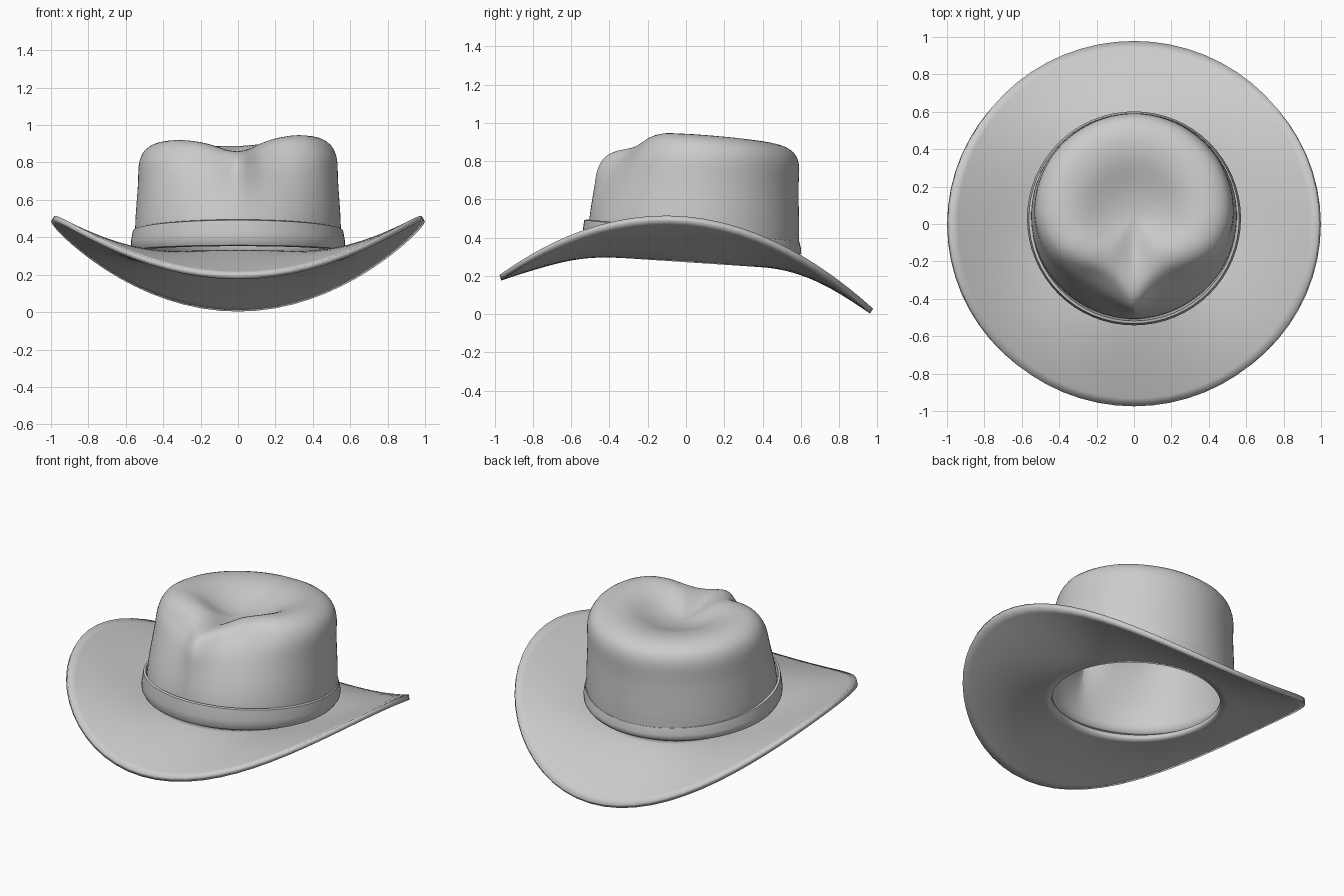
import bpy, bmesh, math

if "Cube" in bpy.data.objects:
    bpy.data.objects.remove(bpy.data.objects["Cube"])

felt = bpy.data.materials.new("light_grey_felt")
felt.diffuse_color = (0.6, 0.6, 0.6, 1)
felt.use_nodes = True
felt.node_tree.nodes["Principled BSDF"].inputs["Base Color"].default_value = felt.diffuse_color
SEG = 64


def lerp(a, b, t):
    return a + (b - a) * t


def table(points, x):
    """Piecewise linear lookup."""
    for (x0, y0), (x1, y1) in zip(points, points[1:]):
        if x <= x1:
            return lerp(y0, y1, (x - x0) / (x1 - x0))
    return points[-1][1]


def loft(name, rows, cap=None, thickness=0.0, offset=0.0, subdiv=0, closed=False):
    """Skin rings of points; an optional cap point closes the last ring."""
    bm = bmesh.new()
    rings = [[bm.verts.new(p) for p in row] for row in rows]
    pairs = list(zip(rings, rings[1:]))
    if closed:
        pairs.append((rings[-1], rings[0]))
    for a, b in pairs:
        for i in range(SEG):
            j = (i + 1) % SEG
            bm.faces.new((a[i], a[j], b[j], b[i]))
    if cap:
        c = bm.verts.new(cap)
        for i in range(SEG):
            bm.faces.new((rings[-1][i], rings[-1][(i + 1) % SEG], c))
    me = bpy.data.meshes.new(name)
    bm.to_mesh(me)
    bm.free()
    me.materials.append(felt)
    ob = bpy.data.objects.new(name, me)
    bpy.context.collection.objects.link(ob)
    if subdiv:
        ob.modifiers.new("smooth", 'SUBSURF').levels = subdiv
        ob.modifiers["smooth"].render_levels = subdiv
    if thickness:
        m = ob.modifiers.new("thickness", 'SOLIDIFY')
        m.thickness, m.offset = thickness, offset
    bpy.ops.object.select_all(action='DESELECT')
    bpy.context.view_layer.objects.active = ob
    ob.select_set(True)
    bpy.ops.object.shade_smooth_by_angle(angle=math.radians(40))
    return ob


# angle 0 points to the front (-y), going counter-clockwise seen from above
ANGLES = [2 * math.pi * i / SEG for i in range(SEG)]

# Brim: tilted hole edge blending into a rim that droops front and back
brim = []
for k in range(13):
    t = k / 12
    row = []
    for a in ANGLES:
        s, c = math.sin(a), -math.cos(a)
        x, y = lerp(0.48, 0.992, t) * s, lerp(0.49, 0.97, t) * c + 0.02 * (1 - t)
        z_hole = 0.285 - 0.065 * 0.5 * c
        yr = 0.97 * c
        z_rim = 0.497 - 0.09 * yr - 0.419 * yr * yr
        row.append((x, y, lerp(z_hole, z_rim, t ** 1.35)))
    brim.append(row)
loft("brim", brim, thickness=0.03)

# Hat band: flared ring around the foot of the crown
band = []
for r, h in [(0.535, -0.005), (0.56, 0.0), (0.572, 0.02), (0.572, 0.05),
             (0.562, 0.105), (0.548, 0.108), (0.535, 0.05)]:
    band.append([(r * math.sin(a), 0.03 - r * math.cos(a),
                  0.33 + h + 0.055 * math.cos(a) * (0.5 + 5 * max(h, 0)))
                 for a in ANGLES])
loft("hat_band", band, closed=True)

# Crown: round at the foot, pinched to a teardrop at the top, with a dented top
TEAR = [(0, .49), (8, .43), (16, .385), (26, .365), (36, .37), (48, .405), (62, .455),
        (76, .49), (90, .51), (120, .53), (180, .54)]
HEIGHT = [(0, .86), (15, .875), (30, .9), (48, .925), (65, .938), (90, .93),
          (120, .915), (150, .9), (180, .89)]
# height fraction, teardrop amount, scale, dent amount
ROWS = [(0, 0, .985, 0), (.2, .04, .995, 0), (.35, .15, .995, 0), (.5, .3, .995, 0),
        (.65, .5, 1, 0), (.78, .72, 1.02, 0), (.86, .9, 1.01, 0), (.92, 1, .98, 0),
        (.97, 1, .9, 0), (.995, 1, .8, 0), (1, 1, .68, .02), (1, 1, .55, .15),
        (1, 1, .42, .45), (1, 1, .28, .75), (1, 1, .14, .93)]
CENTRE = 0.81
crown = []
for f, w, s, dent in ROWS:
    row = []
    for a in ANGLES:
        d = math.degrees(min(a, 2 * math.pi - a))
        r = lerp(0.557, table(TEAR, d), w) * s
        x, y = r * math.sin(a), 0.04 - r * math.cos(a)
        top = table(HEIGHT, d) + 0.014 * math.sin(a)
        z = lerp(0.33 - 0.05 * y, top, f)
        row.append((x, y, lerp(z, CENTRE, dent)))
    crown.append(row)
loft("crown", crown, cap=(0, 0.04, CENTRE), thickness=0.025, offset=-1, subdiv=1)
